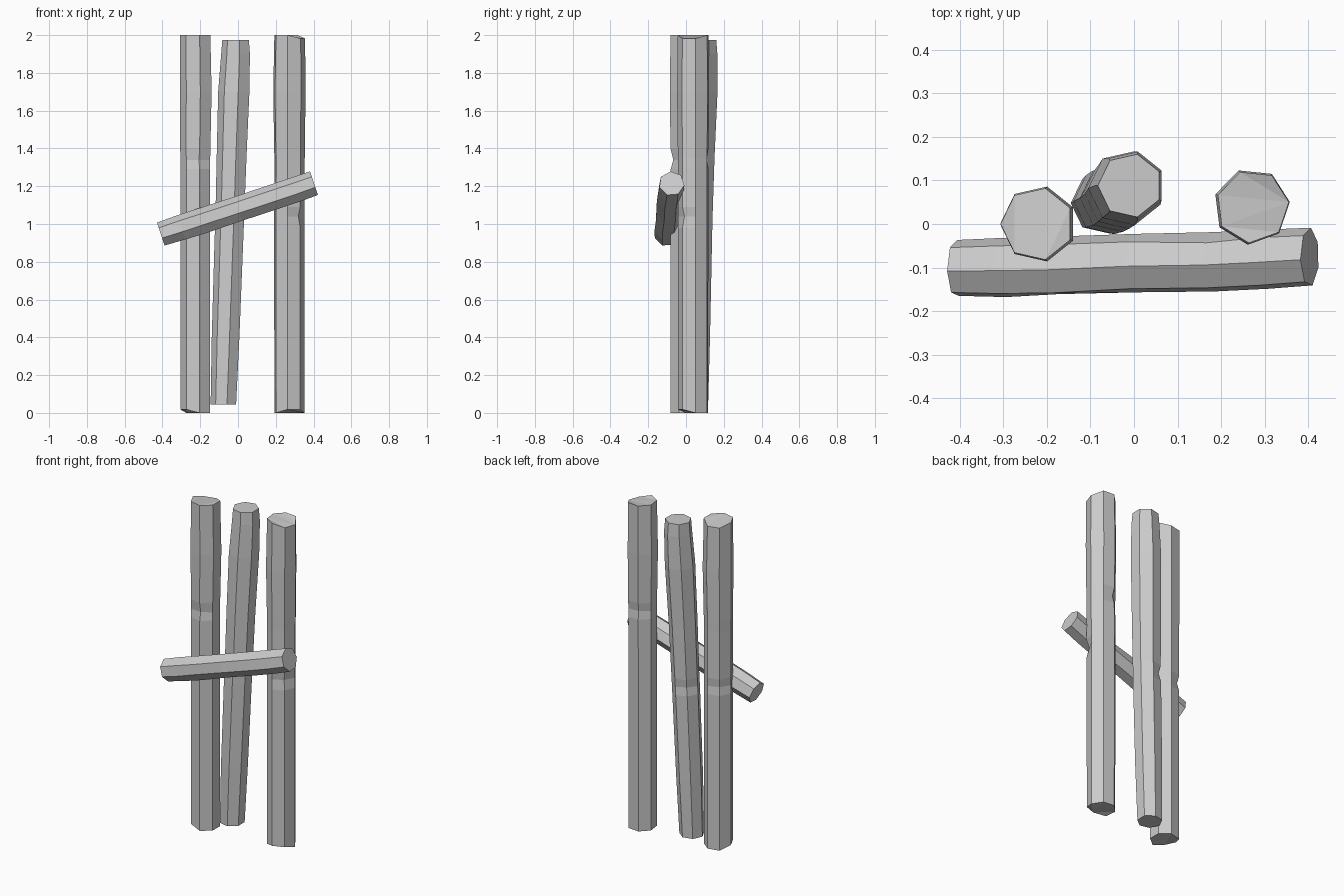
import bpy, bmesh, math
from mathutils import Vector

SIDES = 7

def log(name, rings, phase, u, v, dents=(), chips=()):
    """Loft 7-sided rings (x, y, z, radius); dents = (ring, side, depth);
    chips = (ring, side) corners worn back at the cut ends."""
    u, v = Vector(u).normalized(), Vector(v).normalized()
    centres = [Vector(r[:3]) for r in rings]
    axis = (centres[-1] - centres[0]).normalized()
    dent = {(r, s): d for r, s, d in dents}
    bm = bmesh.new()
    loops = []
    for k, ring in enumerate(rings):
        loop = []
        for i in range(SIDES):
            a = math.radians(phase) + math.tau * i / SIDES
            rad = ring[3] - dent.get((k, i), 0)
            p = centres[k] + rad * (math.cos(a) * u + math.sin(a) * v)
            if (k, i) in chips:
                p += axis * (0.018 if k == 0 else -0.018)
            loop.append(bm.verts.new(p))
        loops.append(loop)
    for a, b in zip(loops, loops[1:]):
        for i in range(SIDES):
            j = (i + 1) % SIDES
            bm.faces.new((a[i], a[j], b[j], b[i]))
    bm.faces.new(loops[0])
    bm.faces.new(loops[-1])
    bmesh.ops.triangulate(bm, faces=[f for f in bm.faces if len(f.verts) > 4])
    bmesh.ops.recalc_face_normals(bm, faces=bm.faces)
    me = bpy.data.meshes.new(name)
    bm.to_mesh(me)
    bm.free()
    ob = bpy.data.objects.new(name, me)
    bpy.context.collection.objects.link(ob)
    return ob

X, Y = (1, 0, 0), (0, 1, 0)

# left upright post, notched on the front and lower back
log("left_post", [
    (-0.222, 0, 0, 0.083), (-0.222, 0, 0.95, 0.083), (-0.222, 0, 1.0, 0.083),
    (-0.222, 0, 1.05, 0.083), (-0.222, 0, 1.29, 0.083), (-0.222, 0, 1.34, 0.083),
    (-0.222, 0, 1.40, 0.084), (-0.219, 0, 1.70, 0.088), (-0.222, 0, 2.0, 0.084)],
    180, X, Y, dents=[(5, 2, 0.014), (2, 6, 0.012)],
    chips=[(0, 0), (0, 1), (8, 5), (8, 6)])

# right upright post
log("right_post", [
    (0.270, 0.040, 0, 0.082), (0.270, 0.040, 0.98, 0.083), (0.270, 0.040, 1.04, 0.083),
    (0.270, 0.040, 1.09, 0.083), (0.271, 0.040, 1.30, 0.083), (0.271, 0.040, 1.35, 0.083),
    (0.271, 0.040, 1.40, 0.084), (0.270, 0.040, 1.70, 0.088), (0.272, 0.040, 2.0, 0.084)],
    7, X, Y, dents=[(2, 6, 0.014), (5, 2, 0.012)],
    chips=[(0, 5), (0, 6), (8, 0), (8, 6)])

# leaning middle post
log("middle_post", [
    (-0.074, 0.048, 0.045, 0.071), (-0.062, 0.052, 0.40, 0.077), (-0.044, 0.060, 0.92, 0.080),
    (-0.042, 0.061, 0.97, 0.080), (-0.040, 0.062, 1.02, 0.080), (-0.030, 0.070, 1.35, 0.083),
    (-0.018, 0.082, 1.70, 0.087), (-0.009, 0.088, 1.90, 0.080), (-0.009, 0.088, 1.975, 0.074)],
    180, X, Y, dents=[(3, 6, 0.013)])

# slanted rail across the front
log("cross_rail", [
    (-0.408, -0.102, 0.945, 0.066), (-0.30, -0.101, 0.980, 0.070), (-0.18, -0.099, 1.018, 0.071),
    (0.0, -0.091, 1.078, 0.069), (0.18, -0.088, 1.138, 0.070), (0.30, -0.082, 1.178, 0.070),
    (0.403, -0.076, 1.214, 0.068)],
    95, Y, (-0.314, 0, 0.95), dents=[(4, 6, 0.008), (2, 2, 0.006)])
